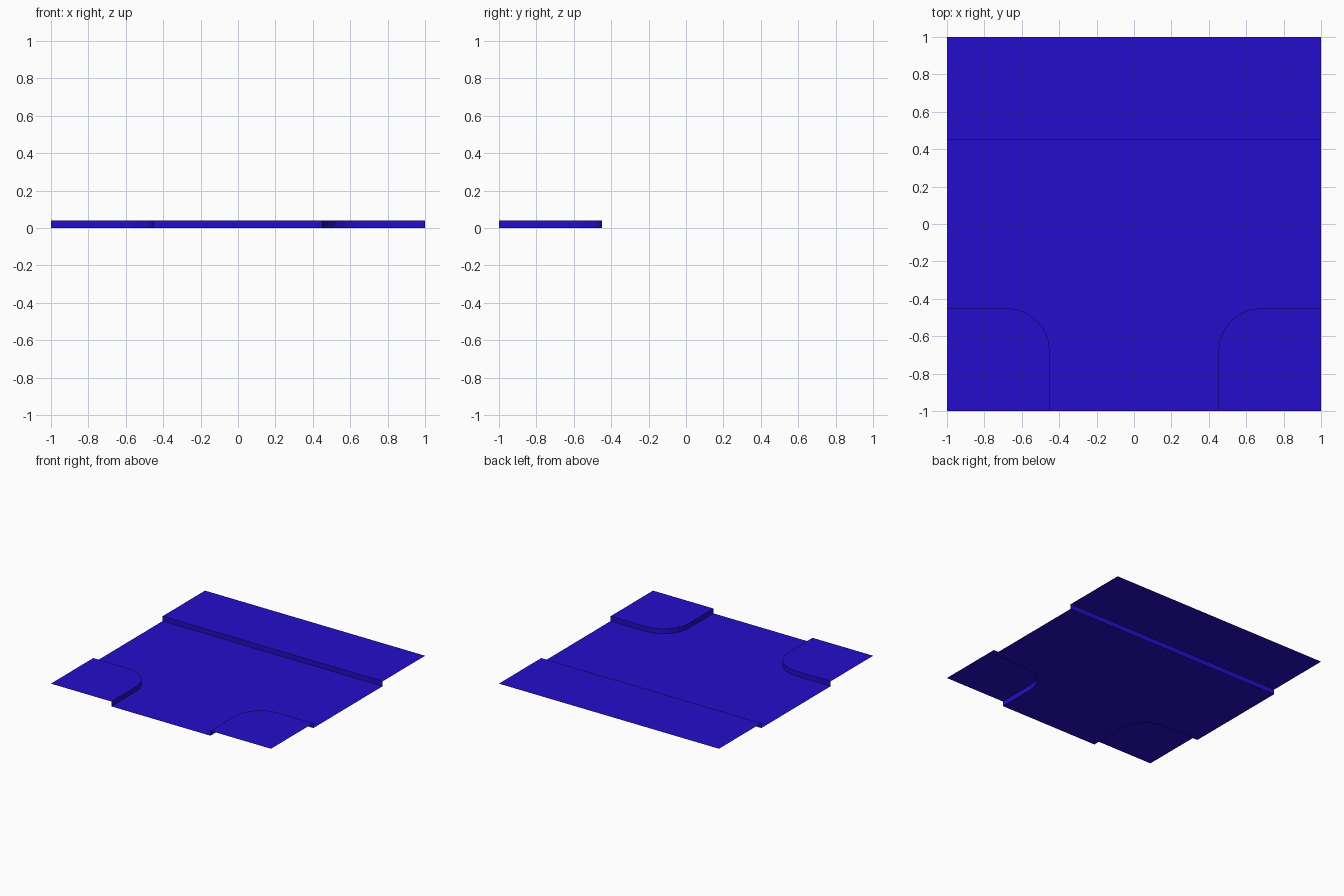
import bpy, bmesh
from math import sin, cos, pi

cube = bpy.data.objects.get("Cube")
if cube:
    bpy.data.objects.remove(cube)

H = 0.04          # kerb height
EDGE = 0.45       # half width of the road
KERB = 0.025      # width of the kerb top
CENTRE = 0.68     # centre of the corner curves
STEPS = 6

blue = bpy.data.materials.new("deep blue")
colour = (0.018, 0.004, 0.60, 1)
blue.use_nodes = True
blue.diffuse_color = colour
blue.node_tree.nodes["Principled BSDF"].inputs["Base Color"].default_value = colour


def make(name, faces):
    """One object from a list of faces, each a list of points."""
    bm = bmesh.new()
    for points in faces:
        bm.faces.new([bm.verts.new(p) for p in points])
    bmesh.ops.remove_doubles(bm, verts=bm.verts, dist=0.0001)
    mesh = bpy.data.meshes.new(name)
    bm.to_mesh(mesh)
    bm.free()
    mesh.materials.append(blue)
    ob = bpy.data.objects.new(name, mesh)
    bpy.context.collection.objects.link(ob)
    return ob


def at(path, z):
    return [(x, y, z) for x, y in path]


def corner_path(side, inset):
    """Kerb line from the side edge round to the front edge."""
    r = CENTRE - EDGE - inset
    arc = [(CENTRE - r * sin(a), -CENTRE + r * cos(a))
           for a in (pi / 2 * i / STEPS for i in range(STEPS + 1))]
    path = [(1, -EDGE - inset)] + arc + [(EDGE + inset, -1)]
    return [(side * x, y) for x, y in path]


def back_path(inset):
    return [(-1, EDGE + inset), (1, EDGE + inset)]


def kerb(name, outer, inner, flip=False):
    """Upright face and flat top along a kerb line."""
    rows = [at(outer, 0), at(outer, H), at(inner, H)]
    faces = []
    for low, high in zip(rows, rows[1:]):
        for i in range(len(low) - 1):
            f = [low[i], low[i + 1], high[i + 1], high[i]]
            faces.append(f[::-1] if flip else f)
    make(name, faces)


# Road surface, a T shape with rounded inner corners
left, right = corner_path(1, 0), corner_path(-1, 0)
outline = back_path(0)[::-1] + right + left[::-1]
make("road", [at(outline, 0)])

# Straight kerb and pavement along the back
kerb("back_kerb", back_path(0), back_path(KERB))
make("back_pavement", [at(back_path(KERB) + [(1, 1), (-1, 1)], H)])

# Rounded kerbs and pavements at the two front corners
for side, label in ((1, "left"), (-1, "right")):
    inner = corner_path(side, KERB)
    kerb(label + "_corner_kerb", corner_path(side, 0), inner, side < 0)
    slab = inner + [(side, -1)]
    make(label + "_corner_pavement", [at(slab if side > 0 else slab[::-1], H)])
